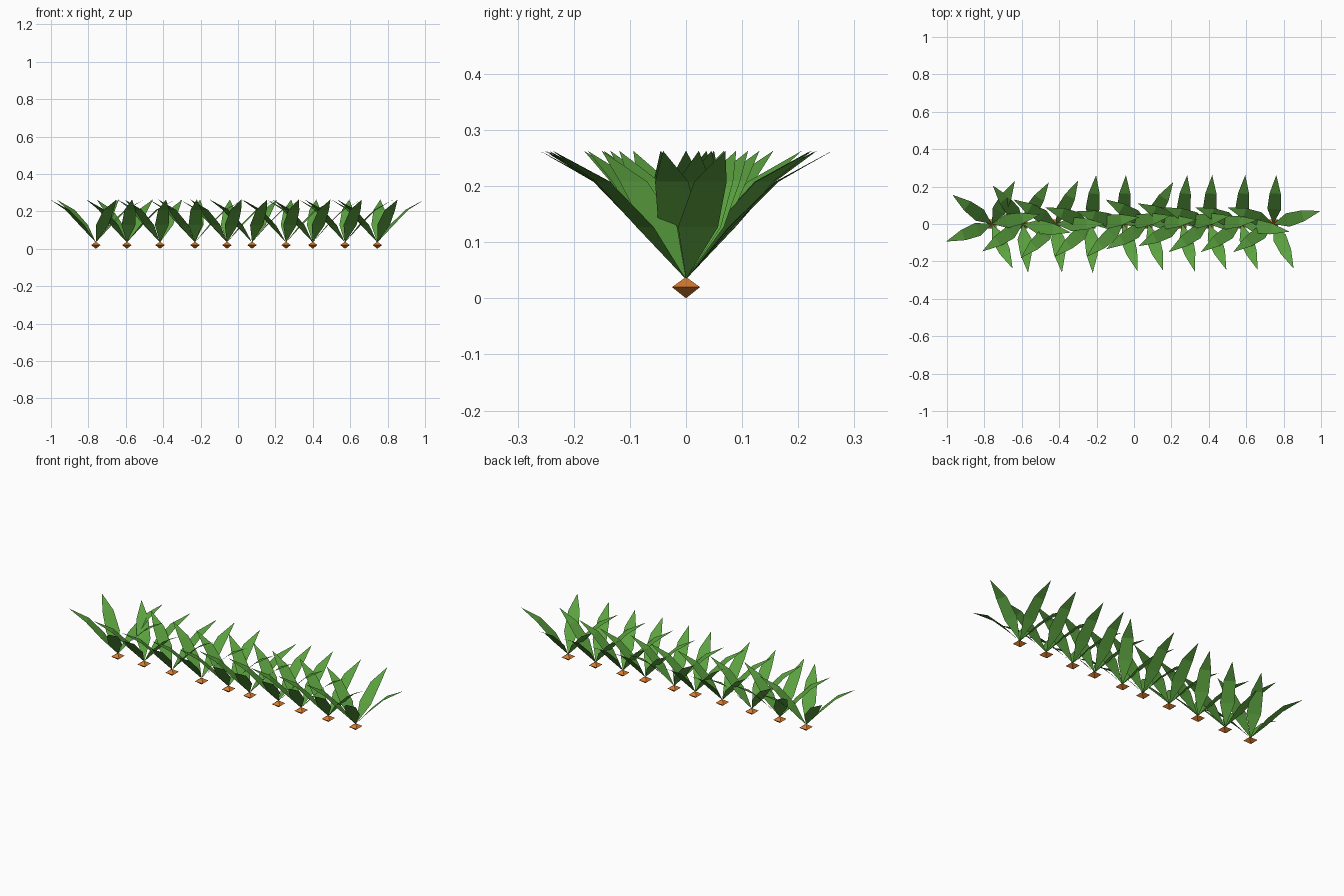
import bpy, bmesh, math

if "Cube" in bpy.data.objects:
    bpy.data.objects.remove(bpy.data.objects["Cube"])


def material(name, color):
    m = bpy.data.materials.new(name)
    m.diffuse_color = (*color, 1)
    m.use_nodes = True
    m.node_tree.nodes["Principled BSDF"].inputs["Base Color"].default_value = m.diffuse_color
    return m


LEAF = material("leaf green", (0.105, 0.36, 0.05))
ROOT = material("root orange", (0.68, 0.195, 0.025))

# Leaf stations: distance from the stem, height, half width
STATIONS = [(0.080, 0.127, 0.037), (0.163, 0.208, 0.030)]
BASE, TIP = (0.0, 0.034), (0.262, 0.263)

# Plants in the row: x position, then leaf directions in degrees
PLANTS = [
    (-0.76, (11, 62, 143.5, 201, 295)),
    (-0.594, (-10, 58, 128, 214, 276)),
    (-0.417, (0, 63, 150, 224, 277)),
    (-0.23, (8, 84, 160, 222, 272)),
    (-0.059, (10, 86.5, 165, 222, 287)),
    (0.075, (5, 59, 150, 211, 288)),
    (0.257, (10, 84, 155, 207, 285)),
    (0.40, (5, 86, 160, 215, 291)),
    (0.572, (-9, 85, 160, 215, 290)),
    (0.745, (15.5, 86.5, 160, 215, 294.5)),
]


def finish(bm, name, mat, x):
    mesh = bpy.data.meshes.new(name)
    bm.to_mesh(mesh)
    bm.free()
    mesh.materials.append(mat)
    ob = bpy.data.objects.new(name, mesh)
    ob.location.x = x
    bpy.context.collection.objects.link(ob)


def add_leaf(bm, degrees):
    a = math.radians(degrees)
    c, s = math.cos(a), math.sin(a)

    def point(r, w, z):
        return bm.verts.new((r * c - w * s, r * s + w * c, z))

    base = point(BASE[0], 0, BASE[1])
    tip = point(TIP[0], 0, TIP[1])
    (l1, r1), (l2, r2) = [(point(r, w, z), point(r, -w, z)) for r, z, w in STATIONS]
    for face in ((base, r1, l1), (l1, r1, r2, l2), (l2, r2, tip)):
        bm.faces.new(face)


def add_root(bm):
    # Four-sided double pyramid with its flat sides facing the axes
    top = bm.verts.new((0, 0, 0.038))
    bottom = bm.verts.new((0, 0, 0))
    ring = [bm.verts.new((0.025 * sx, 0.025 * sy, 0.02))
            for sx, sy in ((1, 1), (-1, 1), (-1, -1), (1, -1))]
    for i in range(4):
        p, q = ring[i], ring[(i + 1) % 4]
        bm.faces.new((p, q, top))
        bm.faces.new((q, p, bottom))


for n, (x, directions) in enumerate(PLANTS, 1):
    # Leaves
    bm = bmesh.new()
    for d in directions:
        add_leaf(bm, d)
    finish(bm, f"leaves_{n}", LEAF, x)
    # Root
    bm = bmesh.new()
    add_root(bm)
    finish(bm, f"root_{n}", ROOT, x)
